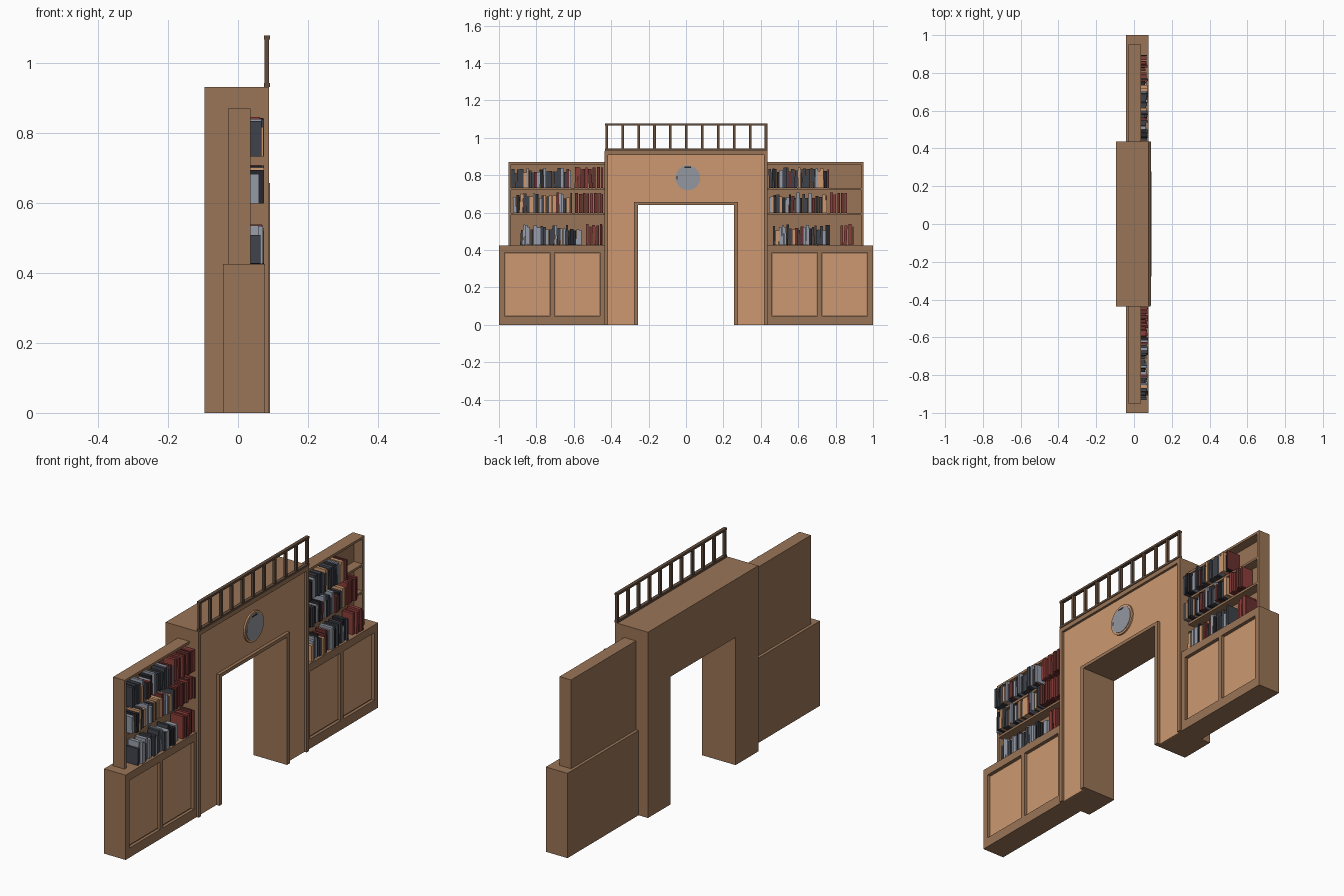
import bpy, bmesh, math, random
from mathutils import Matrix, Vector

if "Cube" in bpy.data.objects:
    bpy.data.objects.remove(bpy.data.objects["Cube"])

random.seed(4)


def material(name, rgb):
    lin = [((c / 255 + 0.055) / 1.055) ** 2.4 for c in rgb]
    m = bpy.data.materials.new(name)
    m.diffuse_color = (*lin, 1)
    m.use_nodes = True
    m.node_tree.nodes["Principled BSDF"].inputs["Base Color"].default_value = m.diffuse_color
    return m


WOOD = material("mid_wood", (154, 117, 87))
PANEL = material("light_wood", (204, 153, 113))
DARK = material("dark_wood", (98, 76, 60))
FACE = material("clock_grey", (148, 152, 160))
BLACK = material("near_black", (40, 40, 44))
SLATE = material("book_slate", (62, 66, 74))
PALE = material("book_pale_grey", (150, 156, 168))
MAROON = material("book_maroon", (104, 48, 46))
RED = material("book_red", (140, 62, 58))


def finish(name, bm, mats):
    bmesh.ops.recalc_face_normals(bm, faces=bm.faces[:])
    me = bpy.data.meshes.new(name)
    bm.to_mesh(me)
    bm.free()
    for m in mats:
        me.materials.append(m)
    ob = bpy.data.objects.new(name, me)
    bpy.context.collection.objects.link(ob)
    return ob


def add_box(bm, x, y, z, mat=0, tilt=0.0):
    """Box from (min, max) ranges, optionally leaning around the x axis."""
    size = Vector((x[1] - x[0], y[1] - y[0], z[1] - z[0]))
    mid = Vector((sum(x) / 2, sum(y) / 2, sum(z) / 2))
    mtx = Matrix.Translation(mid) @ Matrix.Rotation(tilt, 4, 'X') @ Matrix.Diagonal((*size, 1))
    verts = bmesh.ops.create_cube(bm, size=1, matrix=mtx)["verts"]
    for f in {f for v in verts for f in v.link_faces}:
        f.material_index = mat


def boxes(name, mat, *ranges):
    bm = bmesh.new()
    for r in ranges:
        add_box(bm, *r)
    return finish(name, bm, [mat])


def arch(name, mat, x, outer, top, inner, inner_top):
    """Square arch profile in the y-z plane, extruded along x."""
    pts = [(-outer, 0), (-outer, top), (outer, top), (outer, 0),
           (inner, 0), (inner, inner_top), (-inner, inner_top), (-inner, 0)]
    bm = bmesh.new()
    f = bm.faces.new([bm.verts.new((x[0], y, z)) for y, z in pts])
    ext = bmesh.ops.extrude_face_region(bm, geom=[f])["geom"]
    bmesh.ops.translate(bm, vec=(x[1] - x[0], 0, 0),
                        verts=[v for v in ext if isinstance(v, bmesh.types.BMVert)])
    return finish(name, bm, [mat])


def disc(name, mat, r, x, y, z, sides=32):
    bm = bmesh.new()
    mtx = Matrix.Translation(((x[0] + x[1]) / 2, y, z)) @ Matrix.Rotation(math.pi / 2, 4, 'Y')
    bmesh.ops.create_cone(bm, cap_ends=True, segments=sides, radius1=r, radius2=r,
                          depth=x[1] - x[0], matrix=mtx)
    return finish(name, bm, [mat])


# Central archway: body, light facing, outer frame and doorway trim
arch("archway_body", WOOD, (-0.095, 0.070), 0.437, 0.931, 0.257, 0.640)
arch("archway_facing", PANEL, (0.070, 0.076), 0.418, 0.909, 0.279, 0.657)
arch("archway_outer_frame", WOOD, (0.070, 0.088), 0.437, 0.931, 0.418, 0.909)
arch("doorway_trim", WOOD, (0.070, 0.092), 0.279, 0.657, 0.257, 0.640)

# Round clock over the doorway
CY, CZ = 0.01, 0.786
disc("clock_rim", PANEL, 0.076, (0.075, 0.084), CY, CZ)
disc("clock_face", FACE, 0.066, (0.084, 0.087), CY, CZ)
boxes("clock_marks", BLACK,
      ((0.086, 0.088), (CY - 0.018, CY + 0.018), (CZ + 0.054, CZ + 0.060)),
      ((0.086, 0.088), (CY - 0.060, CY - 0.055), (CZ - 0.009, CZ + 0.009)))

# Railing along the top front edge
bm = bmesh.new()
for z in (0.931, 1.067):
    add_box(bm, (0.074, 0.091), (-0.432, 0.436), (z, z + 0.011))
for i in range(11):
    y = -0.424 + i * 0.0852
    add_box(bm, (0.076, 0.089), (y - 0.007, y + 0.007), (0.94, 1.07))
finish("railing", bm, [DARK])


def book_run(bm, y, end, z, reds):
    while y < end:
        w = random.uniform(0.010, 0.019)
        h = random.uniform(0.098, 0.114) if reds else random.uniform(0.078, 0.110)
        front = random.uniform(0.058, 0.075)
        mat = random.choice((2, 2, 3)) if reds else random.choice((0, 0, 0, 4, 1, 1, 2, 5))
        tilt = random.uniform(-0.06, 0.06) if random.random() < 0.3 else 0
        add_box(bm, (0.0, front), (y, min(y + w, end)), (z, z + h), mat, tilt)
        y += w + (random.uniform(0.002, 0.007) if reds else random.uniform(0, 0.002))


for side, s in (("left", -1), ("right", 1)):
    def span(a, b):
        return (min(a * s, b * s), max(a * s, b * s))

    # Lower cabinet with two recessed door panels
    xf = (0.062, 0.077)
    boxes(side + "_cabinet", WOOD,
          ((-0.043, 0.062), span(0.437, 1.0), (0, 0.425)),
          (xf, span(0.437, 1.0), (0, 0.048)),
          (xf, span(0.437, 1.0), (0.386, 0.425)),
          (xf, span(0.437, 0.460), (0.048, 0.386)),
          (xf, span(0.703, 0.727), (0.048, 0.386)),
          (xf, span(0.970, 1.0), (0.048, 0.386)))
    boxes(side + "_door_panels", PANEL,
          ((0.062, 0.066), span(0.466, 0.697), (0.054, 0.380)),
          ((0.062, 0.066), span(0.733, 0.964), (0.054, 0.380)))

    # Upper bookcase: back, end board, top and shelves
    xs = (-0.012, 0.036)
    boxes(side + "_bookcase", WOOD,
          ((-0.028, -0.012), span(0.437, 0.950), (0.425, 0.870)),
          (xs, span(0.936, 0.950), (0.425, 0.870)),
          (xs, span(0.437, 0.936), (0.858, 0.870)),
          (xs, span(0.437, 0.936), (0.722, 0.733)),
          (xs, span(0.437, 0.936), (0.587, 0.598)))

    # Books: a grey run followed by a red run on each shelf
    if s < 0:
        rows = [(0.426, -0.885, -0.56, -0.535, -0.443),
                (0.598, -0.925, -0.61, -0.594, -0.443),
                (0.733, -0.932, -0.615, -0.594, -0.443)]
    else:
        rows = [(0.426, 0.465, 0.77, 0.825, 0.895),
                (0.598, 0.443, 0.755, 0.77, 0.865),
                (0.733, 0.443, 0.765, 0, 0)]
    bm = bmesh.new()
    for z, g0, g1, r0, r1 in rows:
        book_run(bm, g0, g1, z, False)
        book_run(bm, r0, r1, z, True)
    finish(side + "_books", bm, [SLATE, PALE, MAROON, RED, BLACK, PANEL])
